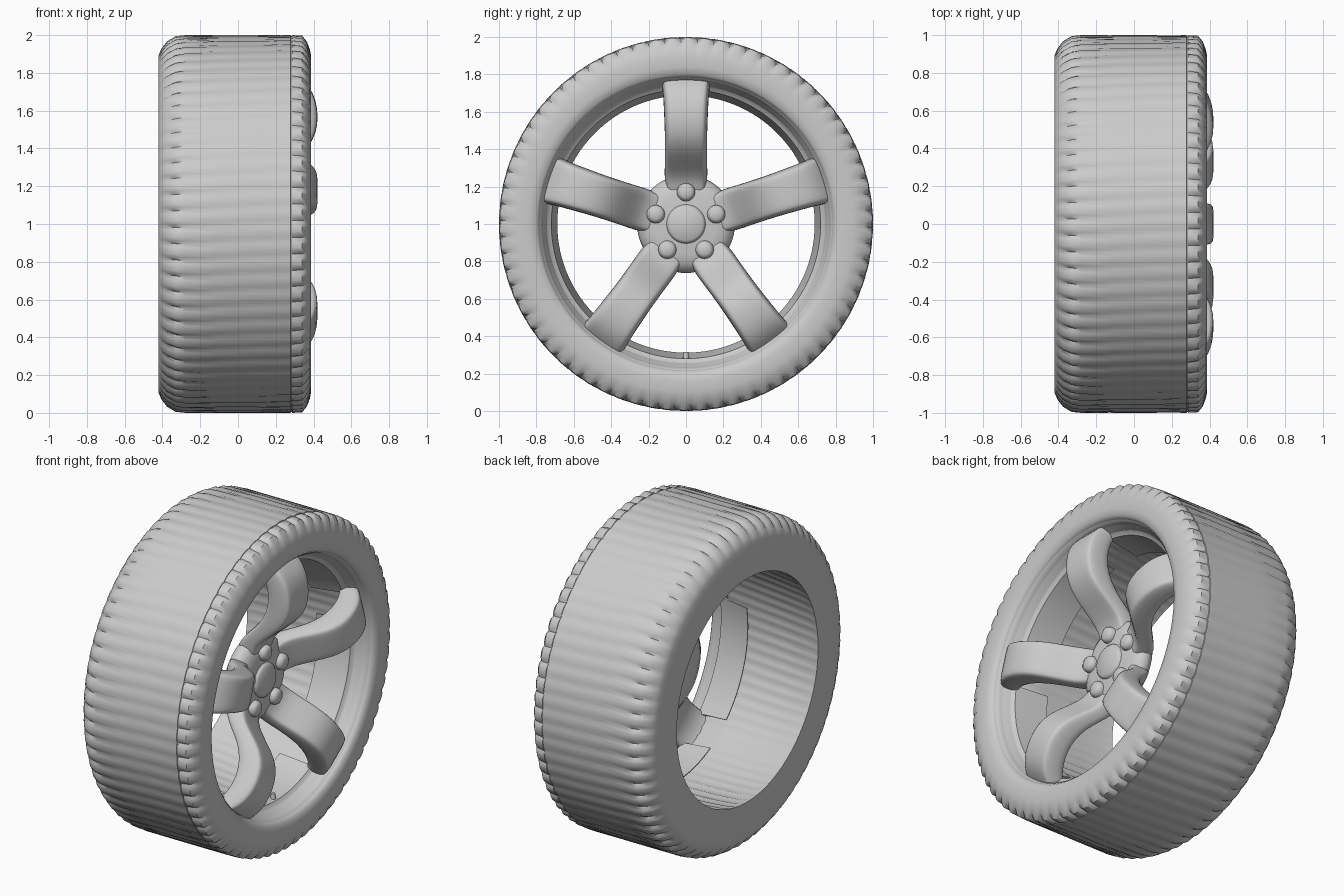
import bpy, bmesh
from math import sin, cos, pi, radians

if "Cube" in bpy.data.objects:
    bpy.data.objects.remove(bpy.data.objects["Cube"])

SPOKES = [radians(90 + 72 * i) for i in range(5)]


def make(name, bm, angle=35, subsurf=0):
    bmesh.ops.remove_doubles(bm, verts=bm.verts, dist=1e-5)
    bmesh.ops.recalc_face_normals(bm, faces=bm.faces)
    me = bpy.data.meshes.new(name)
    bm.to_mesh(me)
    bm.free()
    ob = bpy.data.objects.new(name, me)
    bpy.context.collection.objects.link(ob)
    bpy.ops.object.select_all(action='DESELECT')
    ob.select_set(True)
    bpy.context.view_layer.objects.active = ob
    bpy.ops.object.shade_smooth_by_angle(angle=radians(angle))
    if subsurf:
        m = ob.modifiers.new("smooth", 'SUBSURF')
        m.levels = m.render_levels = subsurf
    return ob


def lathe(name, profile, n=96, cy=0, cz=1, start=0, sweep=2 * pi, closed=False,
          bump=None, angle=35):
    """Revolve (x, r) points round an x-parallel axis; bump(i, k) cuts into r."""
    bm = bmesh.new()
    full = sweep > 6.28
    rings = []
    for k in range(n if full else n + 1):
        a = start + sweep * k / n
        ring = []
        for i, p in enumerate(profile):
            r = p[1] - (bump(i, k) if bump else 0)
            ring.append(bm.verts.new((p[0], cy + r * cos(a), cz + r * sin(a))))
        rings.append(ring)
    m = len(profile)
    for k in range(n):
        A, B = rings[k], rings[(k + 1) % len(rings)]
        for i in range(m if closed else m - 1):
            j = (i + 1) % m
            bm.faces.new((A[i], A[j], B[j], B[i]))
    if not full and closed:
        bm.faces.new(rings[0])
        bm.faces.new(rings[-1])
    return make(name, bm, angle)


# Tyre: third value is the groove depth at that profile point
tyre = [(-.42, .69, 0), (-.42, .80, 0), (-.42, .895, 0), (-.405, .93, .006),
        (-.375, .968, .018), (-.33, .995, .022), (-.28, 1.0, .010), (-.1, 1.0, .006),
        (.1, 1.0, .006), (.279, 1.0, .006), (.28, .996, .006), (.286, .996, .006),
        (.287, 1.0, .010), (.34, .997, .018), (.365, .965, .016), (.38, .925, .005),
        (.386, .895, 0), (.386, .84, 0), (.38, .80, 0), (.36, .783, 0),
        (.30, .775, 0), (.25, .745, .004), (.05, .735, .006), (-.2, .72, .006),
        (-.36, .705, .004)]
TOOTH = [1.0, .35, .08, 0, .12]


def tread(i, k):
    skew = round(tyre[i][0] * 3)
    return tyre[i][2] * TOOTH[(k + skew) % 5]


lathe("tyre", tyre, n=350, closed=True, bump=tread, angle=45)

# Rim lip where tyre and wheel meet
lathe("rim_lip", [(.355, .80), (.36, .788), (.35, .776), (.33, .768), (.30, .76),
                  (.27, .74), (.26, .75), (.30, .785)], n=128, closed=True, angle=60)

# Barrel panels between the spokes
for a in SPOKES:
    lathe("barrel_panel", [(.32, .765), (.28, .745), (.265, .72), (.18, .705), (.06, .688),
                           (.06, .694), (.18, .712), (.262, .735)],
          n=20, start=a + radians(8), sweep=radians(56), closed=True)

# Spokes: S-curved path of (r, front x, depth, width scale)
path = [(.13, .165, .10, .85), (.20, .175, .11, .88), (.26, .205, .13, .92),
        (.33, .29, .15, .90), (.40, .37, .16, .90), (.48, .415, .16, .90),
        (.57, .425, .15, .93), (.66, .412, .15, .96), (.72, .382, .15, 1.0),
        (.76, .345, .15, 1.03), (.785, .315, .14, 1.08), (.81, .295, .13, 1.1)]
section = [(-.115, -1), (-.127, -.85), (-.124, -.4), (-.112, -.08), (-.10, -.01), (-.05, 0),
           (.05, 0), (.10, -.01), (.112, -.08), (.124, -.4), (.127, -.85), (.115, -1)]
for a in SPOKES:
    bm = bmesh.new()
    rings = []
    for r, x, d, w in path:
        rings.append([bm.verts.new((x + s * d, r * cos(a) - t * w * sin(a),
                                    1 + r * sin(a) + t * w * cos(a))) for t, s in section])
    for A, B in zip(rings, rings[1:]):
        for i in range(len(section)):
            j = (i + 1) % len(section)
            bm.faces.new((A[i], A[j], B[j], B[i]))
    bm.faces.new(rings[0])
    bm.faces.new(rings[-1])
    make("spoke", bm, 60, subsurf=1)

# Hub, flaring a little at the gaps between spokes
lathe("hub", [(.18, 0), (.18, .16), (.17, .21), (.145, .25), (.11, .262),
              (.075, .25), (.055, .20), (.05, .13), (.05, 0)], n=60, angle=60)

# Centre cap and lug nuts
lathe("centre_cap", [(.20, 0), (.20, .088), (.19, .10), (.17, .108)], n=40, angle=60)
for a in SPOKES:
    lathe("lug_nut", [(.215, 0), (.214, .028), (.205, .042), (.19, .048), (.14, .052)],
          n=20, cy=.17 * cos(a), cz=1 + .17 * sin(a), angle=60)

# Valve stem on the lowest panel
bm = bmesh.new()
bmesh.ops.create_cone(bm, cap_ends=True, segments=12, radius1=.018, radius2=.012, depth=.05)
valve = make("valve_stem", bm)
valve.location = (.24, 0, .29)
